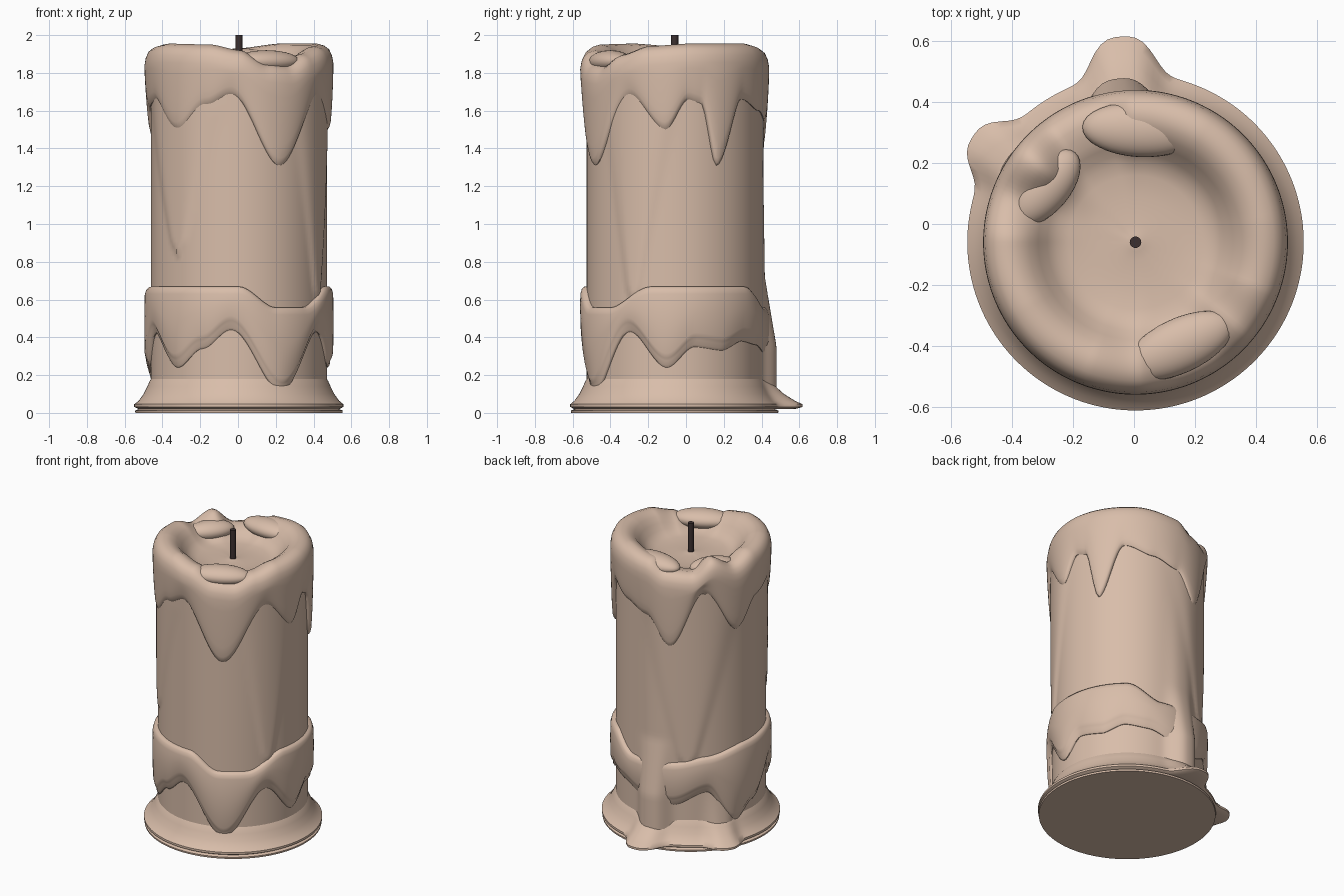
import bpy, bmesh, math

if "Cube" in bpy.data.objects:
    bpy.data.objects.remove(bpy.data.objects["Cube"])

CX, CY, R = 0.005, -0.06, 0.466      # candle axis and body radius
COLS = 180


def material(name, color):
    m = bpy.data.materials.new(name)
    m.diffuse_color = color
    m.use_nodes = True
    m.node_tree.nodes["Principled BSDF"].inputs["Base Color"].default_value = m.diffuse_color
    return m


WAX = material("wax", (0.69, 0.51, 0.40, 1))
CHAR = material("charred_wick", (0.045, 0.03, 0.03, 1))


def finish(ob, mat):
    ob.data.materials.append(mat)
    bpy.ops.object.select_all(action='DESELECT')
    ob.select_set(True)
    bpy.context.view_layer.objects.active = ob
    bpy.ops.object.shade_smooth_by_angle(angle=math.radians(50))


def around(points):
    """Smooth periodic function of angle (0 = front, 90 = right)."""
    pts = sorted(points)
    pts = [(pts[-1][0] - 360, pts[-1][1])] + pts + [(pts[0][0] + 360, pts[0][1])]

    def f(a):
        for (a0, v0), (a1, v1) in zip(pts, pts[1:]):
            if a0 <= a <= a1:
                t = (a - a0) / (a1 - a0)
                return v0 + (v1 - v0) * (0.5 * t + 0.5 * t * t * (3 - 2 * t)
                                         if abs(v1 - v0) < 0.05 else t * t * (3 - 2 * t))
    return f


def bump(a, centre, width, power=2):
    d = abs((a - centre + 180) % 360 - 180) / max(width, 0.01)
    return math.exp(-d ** power)


def sweep(name, profile):
    """Turned surface whose (r, z) profile varies with the angle."""
    bm = bmesh.new()
    rings = []
    for i in range(COLS):
        a = -180 + 360 * i / COLS
        s, c = math.sin(math.radians(a)), -math.cos(math.radians(a))
        rings.append([bm.verts.new((CX + r * s, CY + r * c, z)) for r, z in profile(a)])
    for i in range(COLS):
        p, q = rings[i], rings[(i + 1) % COLS]
        for j in range(len(p) - 1):
            bm.faces.new((p[j], q[j], q[j + 1], p[j + 1]))
    bmesh.ops.remove_doubles(bm, verts=bm.verts, dist=1e-5)
    bmesh.ops.recalc_face_normals(bm, faces=bm.faces)
    me = bpy.data.meshes.new(name)
    bm.to_mesh(me)
    bm.free()
    ob = bpy.data.objects.new(name, me)
    bpy.context.collection.objects.link(ob)
    finish(ob, WAX)


# Body with tapered runs and the thick drips down the back
RUNS = [(64, 62, 24, 0.6), (-45, -43, 30, 0.84), (-146, -148, 36, 0.55)]
back_drip = [(0.05, 0.075), (0.35, 0.075), (0.72, 0.012), (1.5, 0.0), (9, 0)]


def drip_height(z):
    if z <= 0.05:
        return 0.075
    for (z0, v0), (z1, v1) in zip(back_drip, back_drip[1:]):
        if z0 <= z <= z1:
            return v0 + (v1 - v0) * (z - z0) / (z1 - z0)


def body_radius(a, z):
    r = R
    for top, bottom, half, end in RUNS:
        if z > end:
            t = min(1, (z - end) / (1.6 - end))
            w = half * (0.15 + 0.85 * t) * min(1, (z - end) / 0.06) ** 0.5
            r += 0.012 * bump(a, bottom + (top - bottom) * t, w, 6)
    r += drip_height(z) * bump(a, -174, 12, 3)
    if z < 0.42:
        r += 0.06 * (1 - z / 0.42) * bump(a, -122, 11, 3)
    return r


sweep("candle_body", lambda a: [(body_radius(a, 0.03 + 1.7 * i / 60), 0.03 + 1.7 * i / 60)
                                for i in range(61)])

# Spread wax foot with two puddle tongues
def foot(a):
    k = 0.125 * bump(a, -176, 11, 3) + 0.085 * bump(a, -123, 10, 3)
    return [(0, 0), (0.548, 0), (0.55, 0.012), (0.53, 0.02), (0.535 + k * 0.9, 0.022),
            (0.553 + k, 0.032), (0.553 + k, 0.046), (0.53 + k * 0.85, 0.065),
            (0.505 + k * 0.6, 0.1), (0.485 + k * 0.4, 0.14), (0.472 + k * 0.25, 0.17),
            (0.45, 0.2)]


sweep("wax_foot", foot)

# Lower ring of run wax
band_low = around([(-180, .3), (-160, .28), (-133, .37), (-112, .13), (-92, .24), (-68, .42),
                   (-43, .24), (-24, .34), (-5, .44), (28, .11), (60, .43), (85, .24),
                   (103, .35), (122, .33), (138, .38), (155, .36)])
band_top = around([(-180, .56), (-158, .57), (-135, .61), (-100, .66), (-75, .67), (0, .67),
                   (24, .56), (45, .56), (75, .67), (140, .67), (166, .56)])


def band(a):
    e, t = band_low(a), band_top(a)
    m = e + 0.05
    return [(0.45, e + .004), (0.472, e), (0.481, e + .012), (0.484, e + .035),
            (0.492, m), (0.499, m + .025), (0.501, m + (t - m) * .5), (0.499, t - .04),
            (0.492, t - .015), (0.48, t - .002), (0.45, t)]


sweep("lower_wax_ring", band)

# Melted cap: drips, rolled rim and bowl
cap_low = around([(-180, 1.55), (-161, 1.36), (-135, 1.73), (-108, 1.45), (-88, 1.62),
                  (-68, 1.66), (-43, 1.5), (-22, 1.63), (-5, 1.69), (27, 1.31), (60, 1.68),
                  (84, 1.5), (99, 1.66), (107, 1.64), (118, 1.31), (138, 1.66), (160, 1.6)])
rim = around([(-180, 1.93), (-165, 1.87), (-145, 1.86), (-128, 1.95), (-110, 1.89), (-90, 1.94),
              (-60, 1.955), (-20, 1.95), (0, 1.92), (20, 1.85), (34, 1.84), (52, 1.90),
              (70, 1.94), (100, 1.955), (150, 1.955)])


def cap(a):
    e, h = cap_low(a), rim(a)
    s = h - 0.1
    out = [(0.45, e + .005), (0.472, e), (0.482, e + .015), (0.488, e + .04)]
    out += [(0.49 + 0.010 * math.sin(t * math.pi / 2), e + .05 + (s - e - .05) * t)
            for t in (.15, .35, .6, .8, 1)]
    out += [(0.493, h - .06), (0.478, h - .028), (0.455, h - .01), (0.42, h),
            (0.385, h - .008)]
    out += [(r, 1.80 + (h - 1.80) * k) for r, k in
            ((.35, .8), (.32, .55), (.29, .3), (.26, .12), (.22, .03), (.15, -.01), (.06, -.01))]
    return out + [(0.03, 1.803), (0, 1.808)]


sweep("melted_cap", cap)

# Soft wax lumps slumped over the rim
for name, loc, size, turn in (("front_rim_lump", (0.15, -0.40, 1.86), (0.19, 0.09, 0.06), 25),
                              ("left_rim_lump", (-0.29, 0.12, 1.85), (0.15, 0.08, 0.06), 50),
                              ("back_rim_lump", (0.02, 0.31, 1.87), (0.19, 0.09, 0.06), -3)):
    bpy.ops.mesh.primitive_uv_sphere_add(segments=32, ring_count=16, location=loc,
                                         rotation=(0, 0, math.radians(turn)))
    lump = bpy.context.object
    lump.name = name
    lump.scale = size
    finish(lump, WAX)

# Wick
bpy.ops.mesh.primitive_cylinder_add(vertices=16, radius=0.019, depth=0.24,
                                    location=(CX, CY, 1.88))
bpy.context.object.name = "wick"
finish(bpy.context.object, CHAR)
